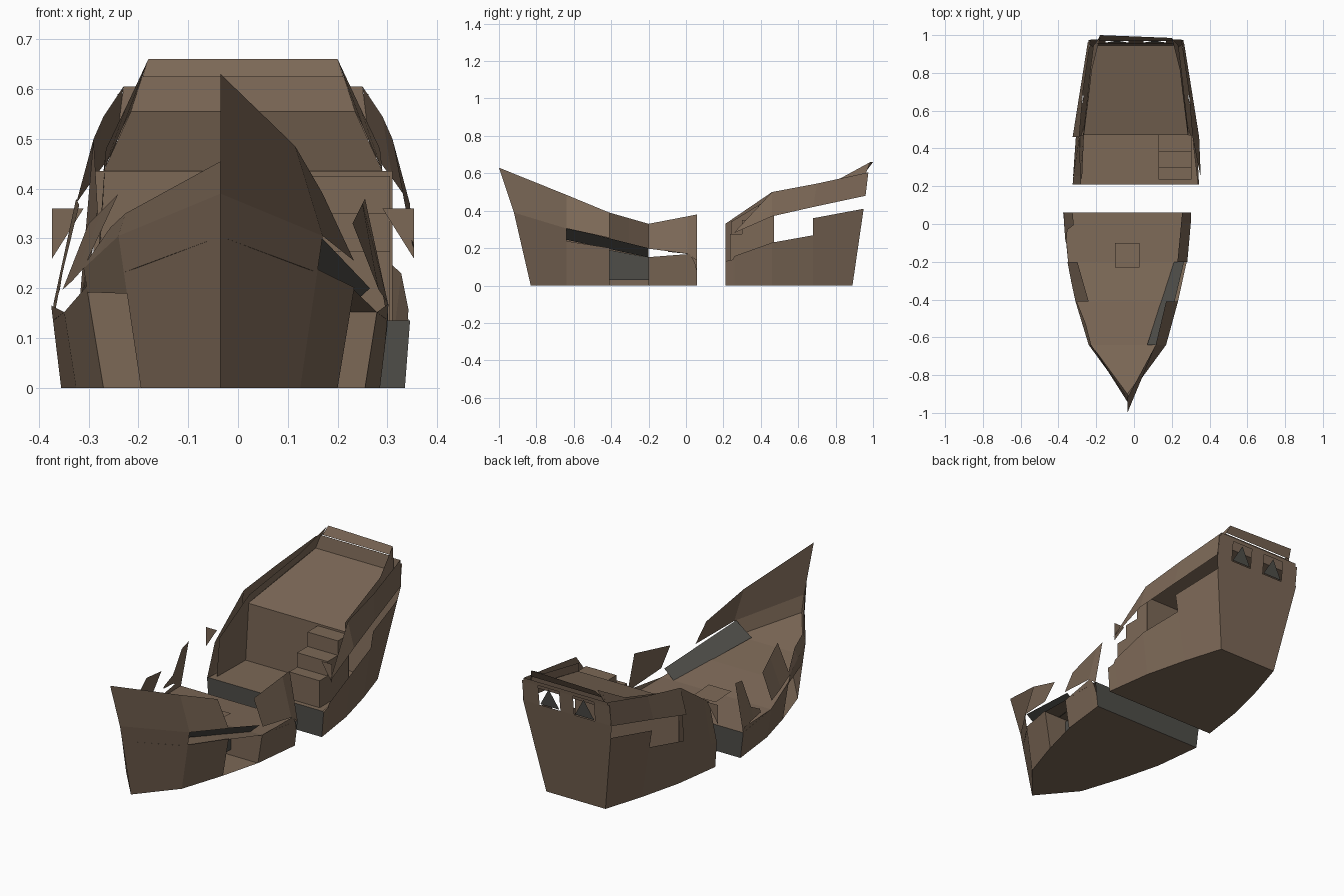
import bpy
from mathutils import Vector

if "Cube" in bpy.data.objects:
    bpy.data.objects.remove(bpy.data.objects["Cube"])


def material(name, rgb):
    m = bpy.data.materials.new(name)
    m.use_nodes = True
    m.diffuse_color = (*rgb, 1)
    m.node_tree.nodes["Principled BSDF"].inputs["Base Color"].default_value = (*rgb, 1)
    return m


WOOD = material("weathered brown wood", (0.2, 0.138, 0.094))
GREY = material("charred grey wood", (0.077, 0.075, 0.066))


def build(name, verts, faces, mat=WOOD):
    mesh = bpy.data.meshes.new(name)
    mesh.from_pydata(verts, [], faces)
    mesh.materials.append(mat)
    ob = bpy.data.objects.new(name, mesh)
    bpy.context.collection.objects.link(ob)
    return ob


def strip(name, low, high, mat=WOOD):
    """Planking between two matching edges."""
    n = len(low)
    build(name, low + high, [(i, i + 1, n + i + 1, n + i) for i in range(n - 1)], mat)


def plate(name, pts, mat=WOOD):
    build(name, pts, [tuple(range(len(pts)))], mat)


# Each station: keel edge, wale and rail as (half width, y, z)
BOW = [[(0, -.83, 0), (0, -.92, .39), (0, -1, .63)],
       [(.16, -.64, 0), (.205, -.64, .305), (.15, -.64, .485)],
       [(.235, -.41, 0), (.275, -.41, .24), (.205, -.41, .39)],
       [(.29, -.2, 0), (.32, -.2, .19), (.265, -.2, .33)],
       [(.32, .06, 0), (.34, .06, .165), (.29, .06, .38)]]
STERN = [[(.325, .21, 0), (.345, .21, .26), (.29, .21, .33)],
         [(.29, .46, 0), (.335, .46, .37), (.3, .46, .5)],
         [(.235, .68, 0), (.3, .68, .42), (.28, .7, .545)],
         [(.17, .89, 0), (.255, .96, .48), (.24, .975, .605)]]
CENTRE = {id(BOW): -.035, id(STERN): .01}


def lerp(seq, t):
    i = min(int(t), len(seq) - 2)
    return Vector(seq[i]).lerp(Vector(seq[i + 1]), t - i)


def at(hull, s, v, side):
    """Point at station s and height v (0 keel, 1 wale, 2 rail)."""
    i = min(int(s), len(hull) - 2)
    p = lerp(hull[i], v).lerp(lerp(hull[i + 1], v), s - i)
    return Vector((CENTRE[id(hull)] + side * p.x, p.y, p.z))


def panel(name, hull, side, rows, mat=WOOD):
    strip(name, [at(hull, s, a, side) for s, a, b in rows],
          [at(hull, s, b, side) for s, a, b in rows], mat)


def across(name, hull, rows, mat=WOOD):
    strip(name, [at(hull, s, v, -1) for s, v in rows],
          [at(hull, s, v, 1) for s, v in rows], mat)


# Bow half: bottom, deck and cross walls
across("bow_bottom", BOW, [(s, 0) for s in range(5)])
across("bow_deck", BOW, [(0, .78), (1, .76), (2, .82), (3, .8), (4, .82)])
for s, top, mat, name in ((2, .82, WOOD, "fore_bulkhead"),
                          (3, .8, WOOD, "mid_bulkhead"),
                          (4, .82, GREY, "bow_broken_end")):
    across(name, BOW, [(s, 0), (s, top)], mat)
plate("hold_wall", [(.1, -.41, .03), (.1, -.2, .03), (.1, -.2, .15), (.1, -.41, .19)], GREY)
plate("hatch", [(-.1, -.23, .168), (.03, -.23, .168), (.03, -.1, .16), (-.1, -.1, .16)])

# Bow half: planking on the +x side, with a hole amidships
panel("bow_left_hull", BOW, 1, [(0, 0, 1), (1, 0, 1)])
panel("bow_left_hull_mid", BOW, 1, [(1, 0, .78), (2, 0, .84)])
panel("bow_left_hull_aft", BOW, 1, [(3, 0, .8), (3.85, 0, 1), (3.95, 0, .75), (4, 0, .45)])
panel("bow_left_bulwark", BOW, 1, [(0, 1, 2), (1, 1, 2), (2, 1.1, 2)])
panel("bow_left_bulwark_aft", BOW, 1, [(3, 1.05, 2), (3.8, 1, 2), (4, .8, 2)])
plate("loose_plank", [(.07, -.64, .245), (.16, -.64, .31), (.265, -.2, .2), (.21, -.2, .15)], GREY)

# Bow half: planking on the -x side, more heavily broken
panel("bow_right_hull", BOW, -1, [(0, 0, 1), (1, 0, 1)])
panel("bow_right_hull_top", BOW, -1, [(1, .62, 1), (2, .8, 1)])
panel("bow_right_hull_aft", BOW, -1, [(2, 0, .85), (3, 0, .8), (4, 0, 1)])
panel("bow_right_bulwark", BOW, -1,
      [(0, 1, 1.27), (1, 1, 1.25), (1.5, 1, 1.3), (2, 1, 1.1)])
panel("bow_right_bulwark_mid", BOW, -1, [(2, 1, 2), (2.5, 1, 2), (3, 1.05, 2)])
panel("bow_right_bulwark_aft", BOW, -1, [(3.4, 1, 1.1), (3.65, 1, 1.3), (3.75, 1, 2), (4, .8, 2)])

# Stern half: bottom, decks, broken end and cabin front
across("stern_bottom", STERN, [(s, 0) for s in range(4)])
across("stern_broken_end", STERN, [(0, 0), (0, .52)], GREY)
plate("main_deck", [(-.32, .21, .135), (.34, .21, .135), (.31, .47, .135), (-.29, .47, .135)])
plate("cabin_front", [(-.29, .47, .135), (.31, .47, .135), (.31, .47, .435), (-.29, .47, .435)])
plate("poop_deck", [(-.27, .47, .435), (.29, .47, .435), (.235, .945, .555), (-.215, .945, .555)])

# Stern half: planking, mirrored
for side, label in ((1, "left"), (-1, "right")):
    panel(f"stern_{label}_hull", STERN, side,
          [(0, 0, .5), (.16, 0, .5), (.2, 0, .56), (1, 0, .62), (2, 0, .64)])
    panel(f"stern_{label}_hull_aft", STERN, side, [(2, 0, .857), (3, 0, .855)])
    panel(f"stern_{label}_bulwark", STERN, side, [(1, 1, 2), (2, 1, 2), (3, 1, 2)])
    x = -.01 + side * .3
    plate(f"{label}_splinter", [(x, .27, .36), (x + side * .063, .27, .36),
                                (x + side * .063, .27, .26)])
    # Inner planking that rises to the transom rail
    low = [(.28, .47, .435), (.241, .82, .524), (.225, .945, .555)]
    high = [(.275, .47, .48), (.232, .82, .57), (.19, .985, .66)]
    strip(f"{label}_inner_planking", [(.01 + side * h, y, z) for h, y, z in low],
          [(.01 + side * h, y, z) for h, y, z in high])
panel("stern_right_bulwark_fore", STERN, -1, [(0, .5, 2), (.18, .5, 2), (1, .62, 2)])
panel("stern_left_bulwark_fore", STERN, 1, [(.2, 1, 1.05), (1, 1, 2)])
plate("right_deck_side", [(-.29, .24, .135), (-.285, .47, .135), (-.265, .47, .48), (-.275, .24, .34)])

# Transom with rail, loose top plank, window frame and broken shards
across("transom", STERN, [(3, 0), (3, .855), (3, 1)])
plate("transom_rail", [(-.215, .945, .555), (.235, .945, .555), (.213, .955, .625), (-.193, .955, .625)])
plate("loose_rail_plank", [(-.193, .97, .62), (.213, .97, .62), (.2, .985, .66), (-.18, 1, .66)])
plate("window_header", [(-.232, .973, .585), (.252, .973, .585), (.25, .976, .605), (-.23, .976, .605)])
for i, (x0, x1) in enumerate(((-.242, -.15), (-.03, .05), (.17, .262))):
    plate(f"window_post_{i}", [(x0, .96, .48), (x1, .96, .48), (x1, .973, .59), (x0, .973, .59)])
for i, x in enumerate((-.09, .11)):
    plate(f"window_shard_{i}", [(x - .055, .961, .485), (x + .055, .961, .485), (x, .971, .58)], GREY)

# Steps up to the poop deck
for i, front in enumerate((.235, .3, .385)):
    x0, x1, z0, z1 = .13, .305, .135, .275 + i * .075
    ring = [(x0, front), (x1, front), (x1, .47), (x0, .47)]
    build(f"step_{i}", [(x, y, z) for z in (z0, z1) for x, y in ring],
          [(0, 1, 5, 4), (1, 2, 6, 5), (2, 3, 7, 6), (3, 0, 4, 7), (4, 5, 6, 7)])
